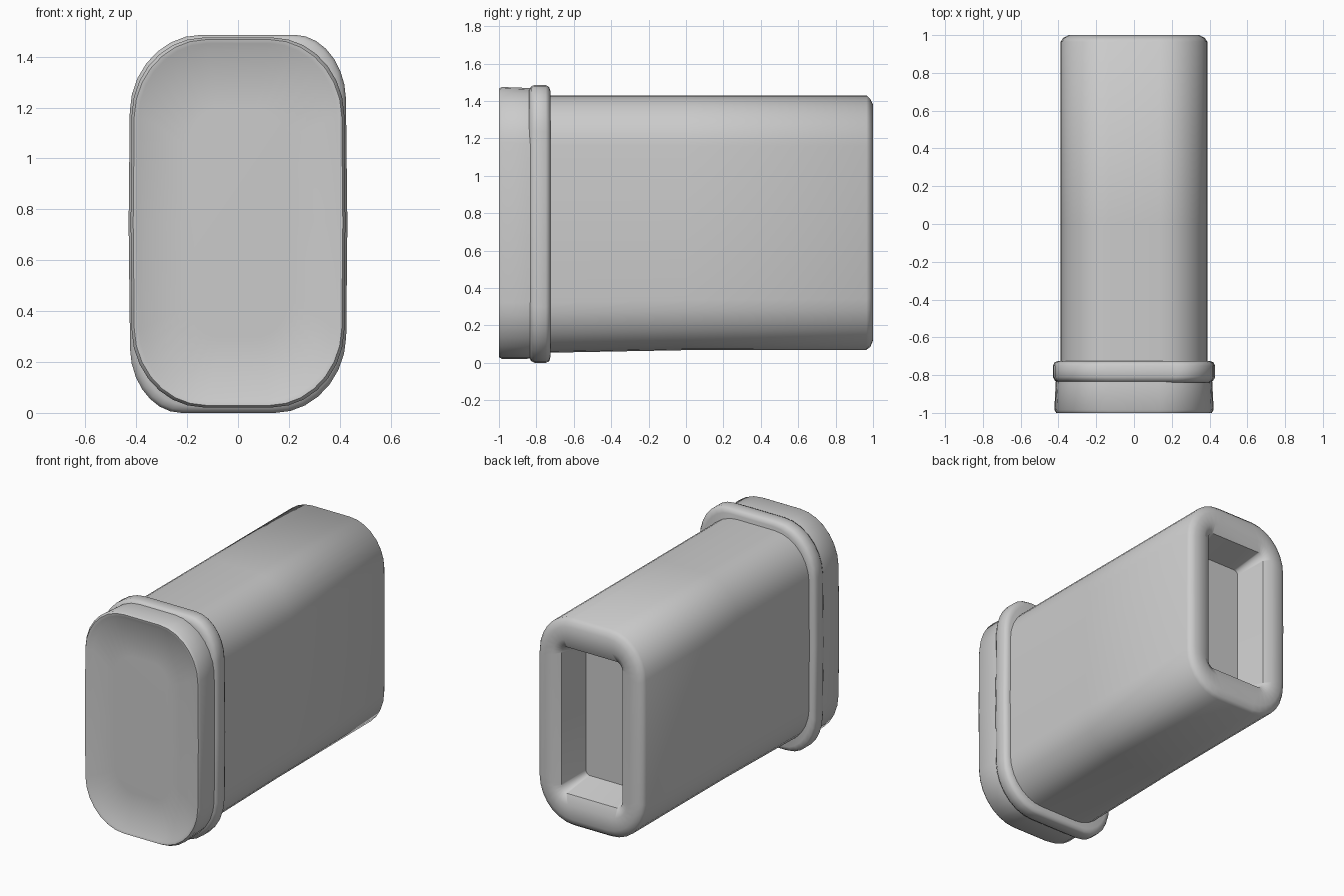
import bpy, bmesh, math

if "Cube" in bpy.data.objects:
    bpy.data.objects.remove(bpy.data.objects["Cube"])

STEPS = 7  # segments per rounded corner


def section(y, hx, z0, z1, radii, bow=0.0):
    """Rounded rectangle in XZ; radii are (x, z) pairs: top right, top left, bottom left, bottom right."""
    mid, half = (z0 + z1) / 2, (z1 - z0) / 2
    pts = []
    for i, (sx, sz) in enumerate([(1, 1), (-1, 1), (-1, -1), (1, -1)]):
        rx, rz = radii[i]
        for k in range(STEPS + 1):
            a = math.radians(90 * i + 90 * k / STEPS)
            x = sx * (hx - rx) + rx * math.cos(a)
            z = sz * (half - rz) + rz * math.sin(a)
            pts.append((x * (1 - bow * (z / half) ** 2), y, mid + z))
        # midpoint of each upright side carries the slight outward bow
        if i == 1:
            pts.append((-hx, y, mid))
        elif i == 3:
            pts.append((hx, y, mid))
    return pts


def loft(name, rings):
    """Skin a list of sections into a closed solid."""
    bm = bmesh.new()
    loops = [[bm.verts.new(p) for p in r] for r in rings]
    n = len(loops[0])
    for a, b in zip(loops, loops[1:]):
        for i in range(n):
            j = (i + 1) % n
            bm.faces.new((a[i], a[j], b[j], b[i]))
    bm.faces.new(loops[0])
    bm.faces.new(loops[-1])
    bmesh.ops.recalc_face_normals(bm, faces=bm.faces)
    mesh = bpy.data.meshes.new(name)
    bm.to_mesh(mesh)
    bm.free()
    ob = bpy.data.objects.new(name, mesh)
    bpy.context.collection.objects.link(ob)
    bpy.ops.object.select_all(action='DESELECT')
    ob.select_set(True)
    bpy.context.view_layer.objects.active = ob
    bpy.ops.object.shade_smooth_by_angle(angle=math.radians(50))
    return ob


def even(rx, rz):
    return [(rx, rz)] * 4


# Main body: long tube with a softened back rim and a rectangular recess
body_r = even(0.25, 0.27)
loft("body", [
    section(-0.85, 0.388, 0.05, 1.43, body_r, 0.015),
    section(-0.70, 0.388, 0.055, 1.43, body_r, 0.015),
    section(0.00, 0.388, 0.068, 1.43, body_r, 0.015),
    section(0.965, 0.388, 0.07, 1.43, body_r, 0.015),
    section(0.985, 0.375, 0.085, 1.41, even(0.24, 0.26), 0.015),
    section(1.00, 0.345, 0.12, 1.38, even(0.22, 0.24)),
    section(1.00, 0.27, 0.21, 1.29, even(0.11, 0.12)),
    section(0.975, 0.22, 0.27, 1.23, even(0.04, 0.05)),
    section(0.78, 0.18, 0.32, 1.18, even(0.03, 0.03)),
])

# Cap: front plug with a thin raised lip and slightly dished face
cap_r = even(0.28, 0.30)
loft("cap", [
    section(-0.75, 0.41, 0.025, 1.465, cap_r, 0.03),
    section(-0.85, 0.415, 0.022, 1.47, cap_r, 0.03),
    section(-0.985, 0.422, 0.022, 1.475, cap_r, 0.03),
    section(-1.00, 0.412, 0.03, 1.467, cap_r, 0.03),
    section(-0.998, 0.395, 0.045, 1.452, even(0.27, 0.29), 0.03),
    section(-0.982, 0.37, 0.07, 1.427, even(0.25, 0.27), 0.03),
    section(-0.985, 0.20, 0.30, 1.20, even(0.13, 0.15), 0.03),
])

# Flange: ridge behind the cap, fuller at top right and bottom left
fl_r = [(0.20, 0.25), (0.28, 0.30), (0.20, 0.25), (0.28, 0.30)]
loft("flange", [
    section(-0.725, 0.40, 0.03, 1.455, fl_r, 0.03),
    section(-0.732, 0.42, 0.008, 1.475, fl_r, 0.03),
    section(-0.75, 0.43, 0.0, 1.486, fl_r, 0.03),
    section(-0.81, 0.43, 0.0, 1.486, fl_r, 0.03),
    section(-0.828, 0.42, 0.01, 1.478, fl_r, 0.03),
    section(-0.84, 0.405, 0.03, 1.455, fl_r, 0.03),
])
